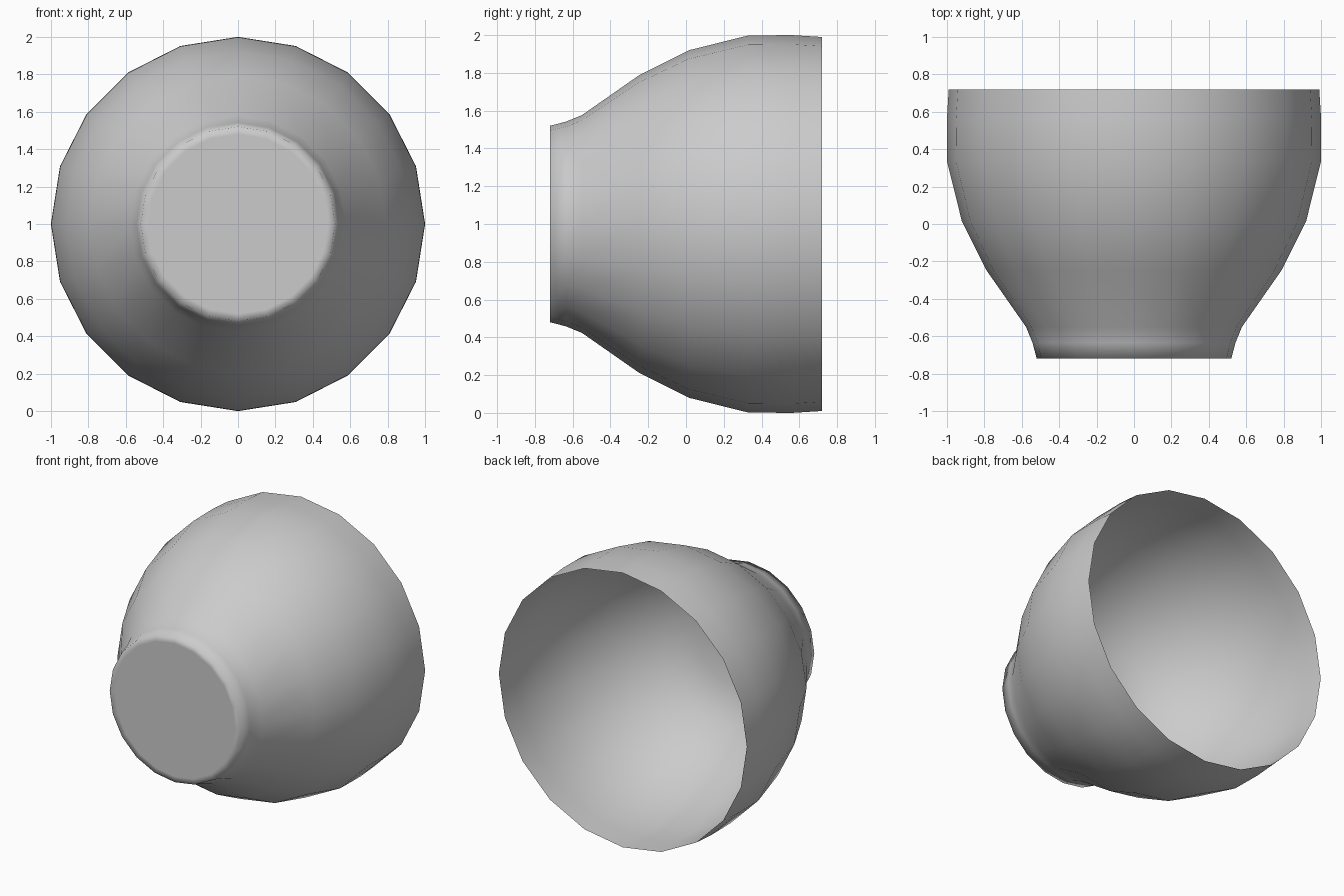
import bpy, bmesh, math

if "Cube" in bpy.data.objects:
    bpy.data.objects.remove(bpy.data.objects["Cube"])

SIDES = 20
# Outer profile from foot to rim, then inner profile back down to the floor: (radius, y)
OUTER = [(0.48, -0.72), (0.52, -0.72), (0.542, -0.635), (0.577, -0.55),
         (0.79, -0.245), (0.92, 0.015), (0.998, 0.33), (1.0, 0.56), (0.99, 0.72)]
INNER = [(0.988, 0.56), (0.982, 0.33), (0.903, 0.03), (0.77, -0.225),
         (0.56, -0.46), (0.32, -0.56)]

bm = bmesh.new()
rings = []
for r, y in OUTER + INNER:
    rings.append([bm.verts.new((r * math.cos(2 * math.pi * i / SIDES), y,
                                1 + r * math.sin(2 * math.pi * i / SIDES)))
                  for i in range(SIDES)])

# Outer and inner walls
for a, b in zip(rings, rings[1:]):
    for i in range(SIDES):
        j = (i + 1) % SIDES
        bm.faces.new((a[i], b[i], b[j], a[j]))

# Foot disc and inner floor
bm.faces.new(rings[0])
bm.faces.new(rings[-1])
bmesh.ops.recalc_face_normals(bm, faces=bm.faces[:])
for f in bm.faces:
    f.smooth = True

# Crisp rim
rim = set(rings[len(OUTER) - 1])
for e in bm.edges:
    if e.verts[0] in rim and e.verts[1] in rim:
        e.smooth = False

mesh = bpy.data.meshes.new("bowl")
bm.to_mesh(mesh)
bm.free()
bowl = bpy.data.objects.new("bowl", mesh)
bpy.context.collection.objects.link(bowl)
